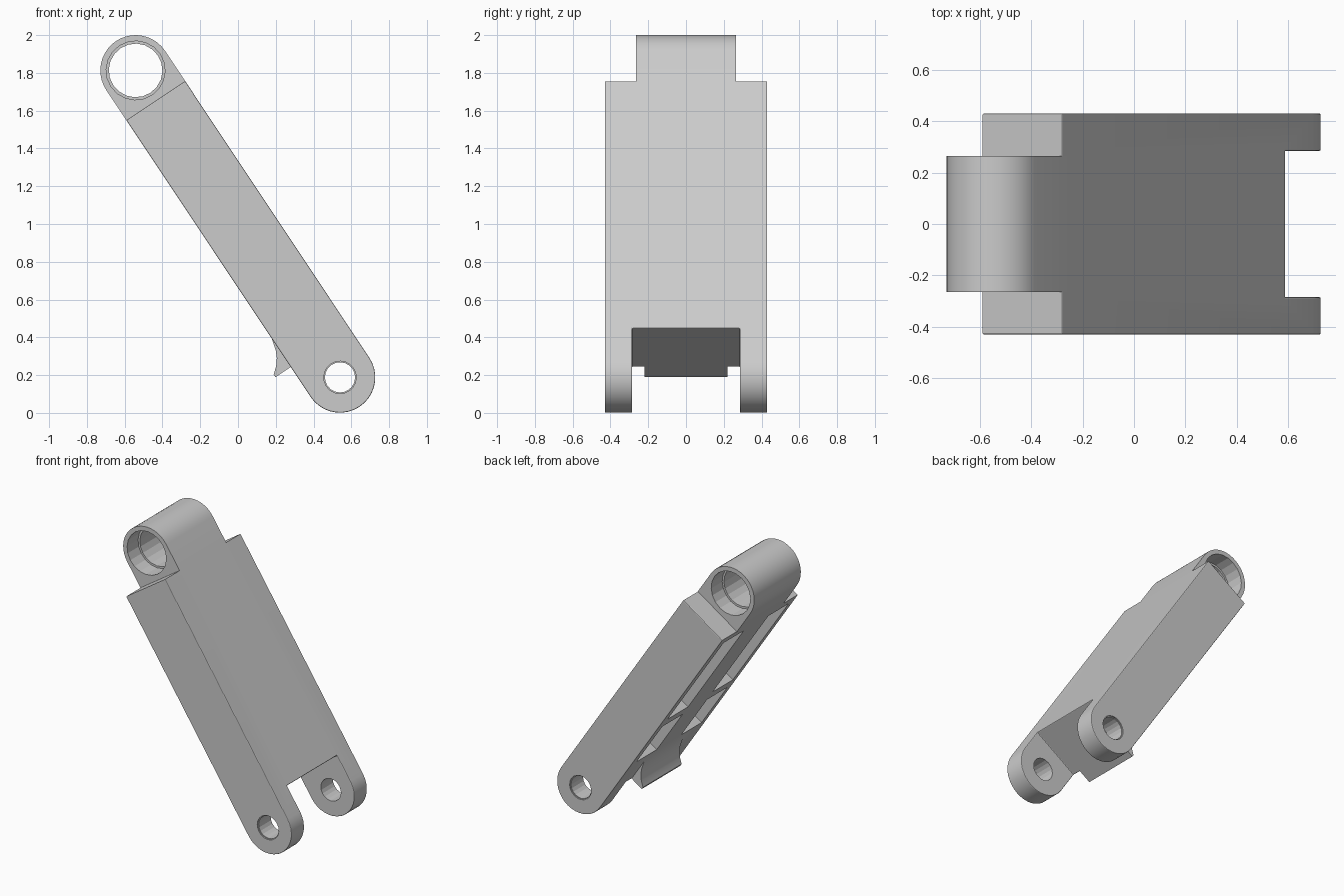
import bpy, bmesh, math
from mathutils import Vector

cube = bpy.data.objects.get("Cube")
if cube:
    bpy.data.objects.remove(cube, do_unlink=True)

# Leaning arm axis: lower pivot to upper pivot
PIVOT = Vector((0.54, 0, 0.188))
TOP = Vector((-0.542, 0, 1.813))
LENGTH = (TOP - PIVOT).length
ALONG = (TOP - PIVOT).normalized()
OUT = Vector((ALONG.z, 0, -ALONG.x))
RADIUS = 0.187
BODY_END = 1.76
SLOT_END = 0.19
HALF_WIDTH = 0.43


def prism(name, profile, y0, y1):
    """Extrude a side profile given as (along, out) pairs from y0 to y1."""
    bm = bmesh.new()
    verts = [bm.verts.new(PIVOT + ALONG * t + OUT * n + Vector((0, y0, 0)))
             for t, n in profile]
    face = bm.faces.new(verts)
    grown = bmesh.ops.extrude_face_region(bm, geom=[face])["geom"]
    moved = [v for v in grown if isinstance(v, bmesh.types.BMVert)]
    bmesh.ops.translate(bm, verts=moved, vec=(0, y1 - y0, 0))
    bmesh.ops.recalc_face_normals(bm, faces=bm.faces)
    mesh = bpy.data.meshes.new(name)
    bm.to_mesh(mesh)
    bm.free()
    obj = bpy.data.objects.new(name, mesh)
    bpy.context.collection.objects.link(obj)
    return obj


def arc(center, radius, start, end, steps):
    angles = [math.radians(start + (end - start) * i / steps) for i in range(steps + 1)]
    return [(center + radius * math.cos(a), radius * math.sin(a)) for a in angles]


def circle(center, radius, steps=20):
    return arc(center, radius, 0, 360, steps)[:-1]


def box(t0, t1, n0, n1):
    return [(t0, n0), (t1, n0), (t1, n1), (t0, n1)]


def combine(target, tool, operation="DIFFERENCE"):
    tool.hide_render = True
    bpy.context.view_layer.objects.active = target
    mod = target.modifiers.new(operation.title(), "BOOLEAN")
    mod.operation = operation
    mod.solver = "EXACT"
    mod.object = tool
    bpy.ops.object.modifier_apply(modifier=mod.name)
    bpy.data.objects.remove(tool, do_unlink=True)


def soften(obj, width=0.005):
    bpy.context.view_layer.objects.active = obj
    mod = obj.modifiers.new("Soft edges", "BEVEL")
    mod.width = width
    mod.segments = 2
    mod.limit_method = "ANGLE"
    mod.angle_limit = math.radians(40)
    bpy.ops.object.modifier_apply(modifier=mod.name)


# Wide body with rounded lower end, slotted into two prongs
arm = prism("link_arm", arc(0, RADIUS, 90, 270, 18)
            + [(BODY_END, -RADIUS), (BODY_END, RADIUS)], -HALF_WIDTH, HALF_WIDTH)
combine(arm, prism("slot_cutter", box(-0.4, SLOT_END, -0.4, 0.4), -0.285, 0.285))
soften(arm)

# Deep underside pockets, two on each side of the centre rib
for side in (-1, 1):
    for start, end in ((0.45, 0.82), (0.9, 1.7)):
        combine(arm, prism("pocket_cutter", box(start, end, -0.25, 0.1),
                           side * 0.14, side * 0.37))

# Upper barrel
barrel = arc(LENGTH, RADIUS, -90, 90, 20) + [(1.73, RADIUS), (1.73, -RADIUS)]
combine(arm, prism("upper_barrel", barrel, -0.265, 0.265), "UNION")

# Hooked catch below the slot
hook = [(SLOT_END, -0.15), (SLOT_END, -0.284), (0.208, -0.284), (0.235, -0.25),
        (0.27, -0.222), (0.31, -0.203), (0.37, -0.187), (0.37, -0.15)]
combine(arm, prism("catch", hook, -0.22, 0.22), "UNION")

# Pivot bores with a small lead-in on each prong face
combine(arm, prism("lower_bore_cutter", circle(0, 0.08), -0.6, 0.6))
for side in (-1, 1):
    combine(arm, prism("lead_in_cutter", circle(0, 0.086),
                       side * (HALF_WIDTH - 0.008), side * 0.6))

# Barrel bore and counterbores
combine(arm, prism("upper_bore_cutter", circle(LENGTH, 0.142), -0.6, 0.6))
for side in (-1, 1):
    combine(arm, prism("counterbore_cutter", circle(LENGTH, 0.156),
                       side * 0.14, side * 0.6))

bpy.ops.object.select_all(action="DESELECT")
arm.select_set(True)
bpy.context.view_layer.objects.active = arm
bpy.ops.object.shade_smooth_by_angle(angle=math.radians(15))
